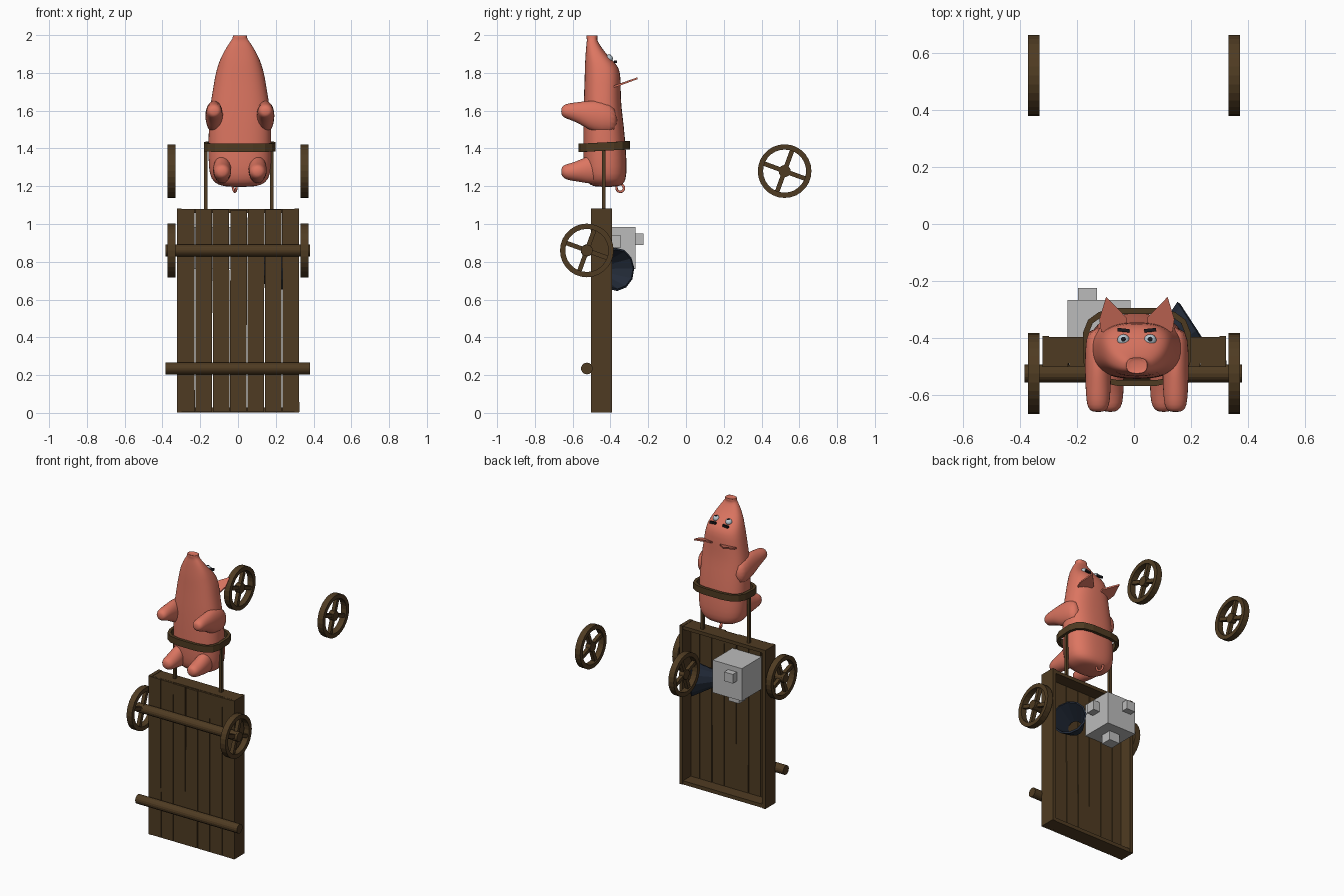
import bpy, bmesh, math, random
from mathutils import Vector, Matrix

if "Cube" in bpy.data.objects:
    bpy.data.objects.remove(bpy.data.objects["Cube"])

random.seed(4)


def material(name, rgb):
    m = bpy.data.materials.new(name)
    m.diffuse_color = (*rgb, 1)
    m.use_nodes = True
    m.node_tree.nodes["Principled BSDF"].inputs["Base Color"].default_value = m.diffuse_color
    return m


WOOD = material("dark wood", (0.078, 0.044, 0.016))
SKIN = material("pink skin", (0.72, 0.18, 0.12))
STONE = material("light grey", (0.50, 0.50, 0.50))
NAVY = material("dark navy", (0.017, 0.025, 0.042))
WHITE = material("eye grey", (0.50, 0.58, 0.64))
BLACK = material("black", (0.01, 0.01, 0.013))
PX = 0.01  # animal centre line


def finish(name, bm, mat, smooth=False):
    bmesh.ops.recalc_face_normals(bm, faces=bm.faces)
    me = bpy.data.meshes.new(name)
    bm.to_mesh(me)
    bm.free()
    me.materials.append(mat)
    for p in me.polygons:
        p.use_smooth = smooth
    ob = bpy.data.objects.new(name, me)
    bpy.context.collection.objects.link(ob)
    return ob


def box(name, lo, hi, mat, rot=None):
    bm = bmesh.new()
    bmesh.ops.create_cube(bm, size=1)
    lo, hi = Vector(lo), Vector(hi)
    m = Matrix.Translation((lo + hi) / 2) @ (rot or Matrix()) @ Matrix.Diagonal((*(hi - lo), 1))
    bm.transform(m)
    return finish(name, bm, mat)


def cone(name, a, b, r1, r2, mat, segs=16, caps=True):
    a, b = Vector(a), Vector(b)
    bm = bmesh.new()
    bmesh.ops.create_cone(bm, cap_ends=caps, segments=segs, radius1=r1, radius2=r2, depth=(b - a).length)
    q = Vector((0, 0, 1)).rotation_difference(b - a).to_matrix().to_4x4()
    bm.transform(Matrix.Translation((a + b) / 2) @ q)
    return finish(name, bm, mat)


def ball(name, c, scale, mat):
    bm = bmesh.new()
    bmesh.ops.create_uvsphere(bm, u_segments=16, v_segments=10, radius=1)
    bm.transform(Matrix.Translation(c) @ Matrix.Diagonal((*scale, 1)))
    return finish(name, bm, mat, True)


def loft(name, sections, axis, mat, segs=20, power=2.0, caps=True, smooth=True):
    """Sections are (t, centre_u, centre_v, radius_u, radius_v) along axis y or z."""
    bm = bmesh.new()
    rings = []
    for t, cu, cv, ru, rv in sections:
        ring = []
        for i in range(segs):
            a = 2 * math.pi * (i + 0.5) / segs
            c, s = math.cos(a), math.sin(a)
            u = cu + ru * math.copysign(abs(c) ** (2 / power), c)
            v = cv + rv * math.copysign(abs(s) ** (2 / power), s)
            ring.append(bm.verts.new((u, v, t) if axis == 'z' else (u, t, v)))
        rings.append(ring)
    for r, q in zip(rings, rings[1:]):
        for i in range(segs):
            j = (i + 1) % segs
            bm.faces.new((r[i], r[j], q[j], q[i]))
    if caps:
        bm.faces.new(rings[0])
        bm.faces.new(rings[-1])
    ob = finish(name, bm, mat, smooth)
    if smooth:
        ob.modifiers.new("round", 'SUBSURF').levels = 1
    return ob


# Cart bed: seven loose planks and a raised frame
W = 0.645 / 7
for i in range(7):
    x = -0.32 + i * W
    tilt = Matrix.Rotation(random.uniform(-0.004, 0.004), 4, 'Y')
    box(f"bed_plank_{i}", (x + 0.002, -0.503, 0.004), (x + W - 0.002, -0.48, 1.08 - random.uniform(0, 0.008)), WOOD, tilt)
for x0, x1, n in ((-0.322, -0.298, "left"), (0.3, 0.324, "right")):
    box(n + "_side_board", (x0, -0.503, 0.003), (x1, -0.393, 1.082), WOOD)
for z0, z1, n in ((0.003, 0.028, "bottom"), (1.057, 1.08, "top")):
    box(n + "_end_board", (-0.3, -0.49, z0), (0.302, -0.397, z1), WOOD)

# Axles
for n, z in (("upper", 0.86), ("lower", 0.235)):
    cone(n + "_axle", (-0.385, -0.525, z), (0.38, -0.525, z), 0.031, 0.031, WOOD)


# Wheels: ring rim, hub and four spokes
def wheel(name, x, y, z):
    bm = bmesh.new()
    N = 28
    prof = [(0.142, -0.02), (0.142, 0.02), (0.114, 0.02), (0.114, -0.02)]
    rings = []
    for i in range(N):
        a = 2 * math.pi * i / N
        rings.append([bm.verts.new((w, r * math.cos(a), r * math.sin(a))) for r, w in prof])
    for i in range(N):
        p, q = rings[i], rings[(i + 1) % N]
        for k in range(4):
            bm.faces.new((p[k], p[(k + 1) % 4], q[(k + 1) % 4], q[k]))
    for ang in (-20, 70):
        m = Matrix.Rotation(math.radians(ang), 4, 'X') @ Matrix.Diagonal((0.024, 0.24, 0.024, 1))
        bmesh.ops.create_cube(bm, size=1, matrix=m)
    bmesh.ops.create_cone(bm, cap_ends=True, segments=16, radius1=0.032, radius2=0.032, depth=0.036,
                          matrix=Matrix.Rotation(math.pi / 2, 4, 'Y'))
    bm.transform(Matrix.Translation((x, y, z)))
    return finish(name, bm, WOOD)


for x, n in ((-0.352, "left"), (0.352, "right")):
    wheel(n + "_wheel", x, -0.525, 0.86)
    wheel(n + "_loose_wheel", x, 0.522, 1.28)

# Harness: shafts and belt
for x, n in ((-0.17, "left"), (0.178, "right")):
    box(n + "_shaft", (x - 0.009, -0.445, 1.06), (x + 0.009, -0.425, 1.42), WOOD)
belt = loft("harness_belt", [(1.388, PX, -0.432, 0.192, 0.138), (1.432, PX, -0.432, 0.192, 0.138)],
            'z', WOOD, segs=16, power=3.2, caps=False, smooth=False)
for v in belt.data.vertices:
    v.co.z += (v.co.y + 0.43) * 0.05
sol = belt.modifiers.new("thickness", 'SOLIDIFY')
sol.thickness, sol.offset = 0.02, -1

# Body: (height, half width, belly y, back y)
BODY = [(1.196, 0.06, -0.47, -0.37), (1.205, 0.115, -0.51, -0.335), (1.235, 0.155, -0.535, -0.317),
        (1.30, 0.167, -0.545, -0.312), (1.40, 0.168, -0.545, -0.318), (1.52, 0.166, -0.545, -0.328),
        (1.62, 0.16, -0.543, -0.342), (1.70, 0.145, -0.54, -0.345), (1.78, 0.133, -0.537, -0.345),
        (1.83, 0.12, -0.536, -0.355), (1.87, 0.106, -0.534, -0.39), (1.91, 0.086, -0.531, -0.43),
        (1.95, 0.062, -0.528, -0.457), (1.975, 0.043, -0.524, -0.472), (1.985, 0.038, -0.527, -0.468),
        (1.998, 0.038, -0.527, -0.468), (2.0, 0.034, -0.524, -0.471), (1.994, 0.026, -0.518, -0.477)]
loft("body", [(z, PX, (a + b) / 2, w, (b - a) / 2) for z, w, a, b in BODY], 'z', SKIN, segs=24, power=2.5)

# Legs, ears, eyes and brows, mirrored
FRONT = [(-0.36, 1.55, 0.04, 0.07), (-0.45, 1.565, 0.048, 0.09), (-0.52, 1.577, 0.048, 0.078), (-0.56, 1.588, 0.046, 0.06),
         (-0.62, 1.597, 0.043, 0.044), (-0.65, 1.597, 0.036, 0.034), (-0.661, 1.597, 0.018, 0.016)]
HIND = [(-0.40, 1.29, 0.04, 0.07), (-0.50, 1.29, 0.05, 0.082), (-0.55, 1.283, 0.05, 0.063),
        (-0.61, 1.275, 0.048, 0.047), (-0.645, 1.277, 0.041, 0.039), (-0.661, 1.278, 0.02, 0.019)]
for s, n in ((-1, "left"), (1, "right")):
    loft(n + "_front_leg", [(y, PX + s * 0.136, z, u, v) for y, z, u, v in FRONT], 'y', SKIN, segs=14)
    loft(n + "_hind_leg", [(y, PX + s * 0.094, z, u, v) for y, z, u, v in HIND], 'y', SKIN, segs=14)

    bm = bmesh.new()
    outline = [(0.035, -0.375, 1.728), (0.035, -0.33, 1.745), (0.108, -0.256, 1.772), (0.132, -0.335, 1.743), (0.125, -0.38, 1.728)]
    lower = [bm.verts.new((PX + s * x, y, z - 0.005)) for x, y, z in outline]
    upper = [bm.verts.new((PX + s * x, y, z + 0.005)) for x, y, z in outline]
    bm.faces.new(lower)
    bm.faces.new(upper)
    for i in range(5):
        j = (i + 1) % 5
        bm.faces.new((lower[i], lower[j], upper[j], upper[i]))
    finish(n + "_ear", bm, SKIN)

    ex = PX + s * 0.047
    ball(n + "_eye", (ex, -0.408, 1.876), (0.022, 0.021, 0.02), WHITE)
    ball(n + "_pupil", (ex, -0.406, 1.889), (0.011, 0.011, 0.0085), BLACK)
    box(n + "_brow", (ex - 0.021, -0.379, 1.852), (ex + 0.021, -0.367, 1.866), BLACK,
        Matrix.Rotation(s * 0.1, 4, 'Z'))

# Curly tail
cu = bpy.data.curves.new("tail", 'CURVE')
cu.dimensions = '3D'
cu.bevel_depth, cu.bevel_resolution, cu.use_fill_caps = 0.0065, 2, True
sp = cu.splines.new('POLY')
pts = [(-0.008, -0.368, 1.225)]
for i in range(13):
    a = math.pi + i * math.pi * 1.5 / 12
    pts.append((-0.008 - 0.0022 * i, -0.348 + 0.02 * math.cos(a), 1.19 + 0.02 * math.sin(a)))
sp.points.add(len(pts) - 1)
for p, c in zip(sp.points, pts):
    p.co = (*c, 1)
cu.materials.append(SKIN)
bpy.context.collection.objects.link(bpy.data.objects.new("tail", cu))

# Cargo: grey block with small knobs on its faces
box("cargo_block", (-0.233, -0.482, 0.762), (-0.013, -0.267, 0.983), STONE)
box("back_knob", (-0.196, -0.27, 0.888), (-0.13, -0.224, 0.95), STONE)
box("bottom_knob", (-0.165, -0.41, 0.70), (-0.085, -0.335, 0.77), STONE)
box("side_knob", (-0.02, -0.41, 0.875), (0.035, -0.345, 0.94), STONE)

# Cargo: open dark funnel tipped toward the corner
funnel = cone("cargo_funnel", (0.215, -0.37, 0.76), (0.10, -0.445, 0.76), 0.115, 0.055, NAVY, segs=12, caps=False)
sol = funnel.modifiers.new("thickness", 'SOLIDIFY')
sol.thickness = 0.012
